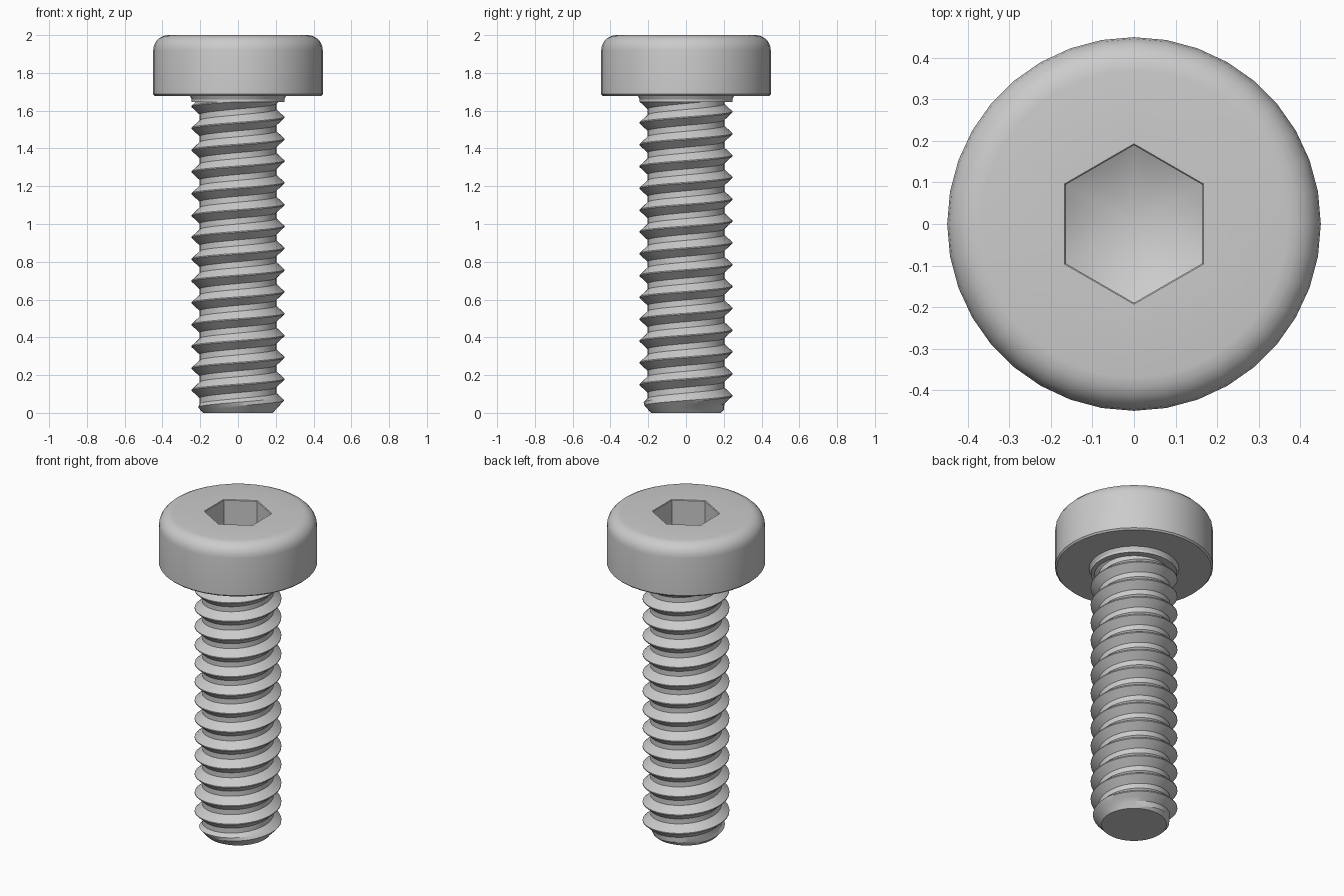
import bpy, bmesh
from math import sin, cos, pi, radians

if "Cube" in bpy.data.objects:
    bpy.data.objects.remove(bpy.data.objects["Cube"])

SEG = 36


def finish(name, bm, angle):
    bmesh.ops.remove_doubles(bm, verts=bm.verts, dist=1e-5)
    bmesh.ops.recalc_face_normals(bm, faces=bm.faces)
    me = bpy.data.meshes.new(name)
    bm.to_mesh(me)
    bm.free()
    ob = bpy.data.objects.new(name, me)
    bpy.context.collection.objects.link(ob)
    bpy.ops.object.select_all(action='DESELECT')
    ob.select_set(True)
    bpy.context.view_layer.objects.active = ob
    bpy.ops.object.shade_smooth_by_angle(angle=radians(angle))
    return ob


def bridge(bm, a, b):
    n = len(a)
    for i in range(n):
        bm.faces.new((a[i], a[(i + 1) % n], b[(i + 1) % n], b[i]))


# Head: lathed collar, underside and rounded rim, then hexagonal socket rings
def make_head():
    bm = bmesh.new()
    angles = [2 * pi * i / SEG for i in range(SEG)]
    profile = [(0.19, 1.645), (0.245, 1.645), (0.245, 1.66), (0.255, 1.678),
               (0.44, 1.678), (0.449, 1.687)]
    profile += [(0.369 + 0.08 * cos(a), 1.92 + 0.08 * sin(a))
                for a in (pi / 2 * k / 5 for k in range(6))]
    rings = [[bm.verts.new((r * cos(a), r * sin(a), z)) for a in angles] for r, z in profile]

    def hex_ring(flat, height):
        ring = []
        for a in angles:
            r = flat / cos((a + pi / 6) % (pi / 3) - pi / 6)
            ring.append(bm.verts.new((r * cos(a), r * sin(a), height(r))))
        return ring

    tip = 1.735
    rings.append(hex_ring(0.167, lambda r: 2.0))
    rings.append(hex_ring(0.164, lambda r: 1.996))
    rings.append(hex_ring(0.164, lambda r: tip + 0.55 * r))
    for a, b in zip(rings, rings[1:]):
        bridge(bm, a, b)
    centre = bm.verts.new((0, 0, tip))
    for i in range(SEG):
        bm.faces.new((rings[-1][i], rings[-1][(i + 1) % SEG], centre))
    finish("socket_head", bm, 20)


# Threaded shank: helical grid, clipped flat at both ends and chamfered at the tip
def make_shank():
    bm = bmesh.new()
    pitch, top, root, crest, seg = 0.1155, 1.645, 0.203, 0.246, 48
    phase = 0.06 / pitch
    outline = [(0, crest), (0.05, crest), (0.22, 0.2245), (0.39, root),
               (0.66, root), (0.83, 0.2245), (1.0, crest)]
    steps = [o[0] for o in outline[:-1]]

    def radius(z, turn):
        u = (z / pitch - phase - turn) % 1.0
        for (u0, r0), (u1, r1) in zip(outline, outline[1:]):
            if u <= u1:
                r = r0 + (r1 - r0) * (u - u0) / (u1 - u0)
                break
        return min(r, 0.185 + 0.9 * z)

    columns = []
    for j in range(seg + 1):
        turn = j / seg
        a = 2 * pi * turn
        col = []
        for k in range(-3, 17):
            for s in steps:
                z = min(max(pitch * (k + s + phase + turn), 0), top)
                r = radius(z, turn)
                col.append(bm.verts.new((r * cos(a), r * sin(a), z)))
        columns.append(col)
    for a, b in zip(columns, columns[1:]):
        for i in range(len(a) - 1):
            bm.faces.new((a[i], b[i], b[i + 1], a[i + 1]))
    bmesh.ops.remove_doubles(bm, verts=bm.verts, dist=1e-5)
    # flat tip and hidden upper end
    for level in (0, top):
        edges = [e for e in bm.edges if e.is_boundary
                 and all(abs(v.co.z - level) < 1e-4 for v in e.verts)]
        bmesh.ops.contextual_create(bm, geom=edges)
    finish("threaded_shank", bm, 25)


make_head()
make_shank()
